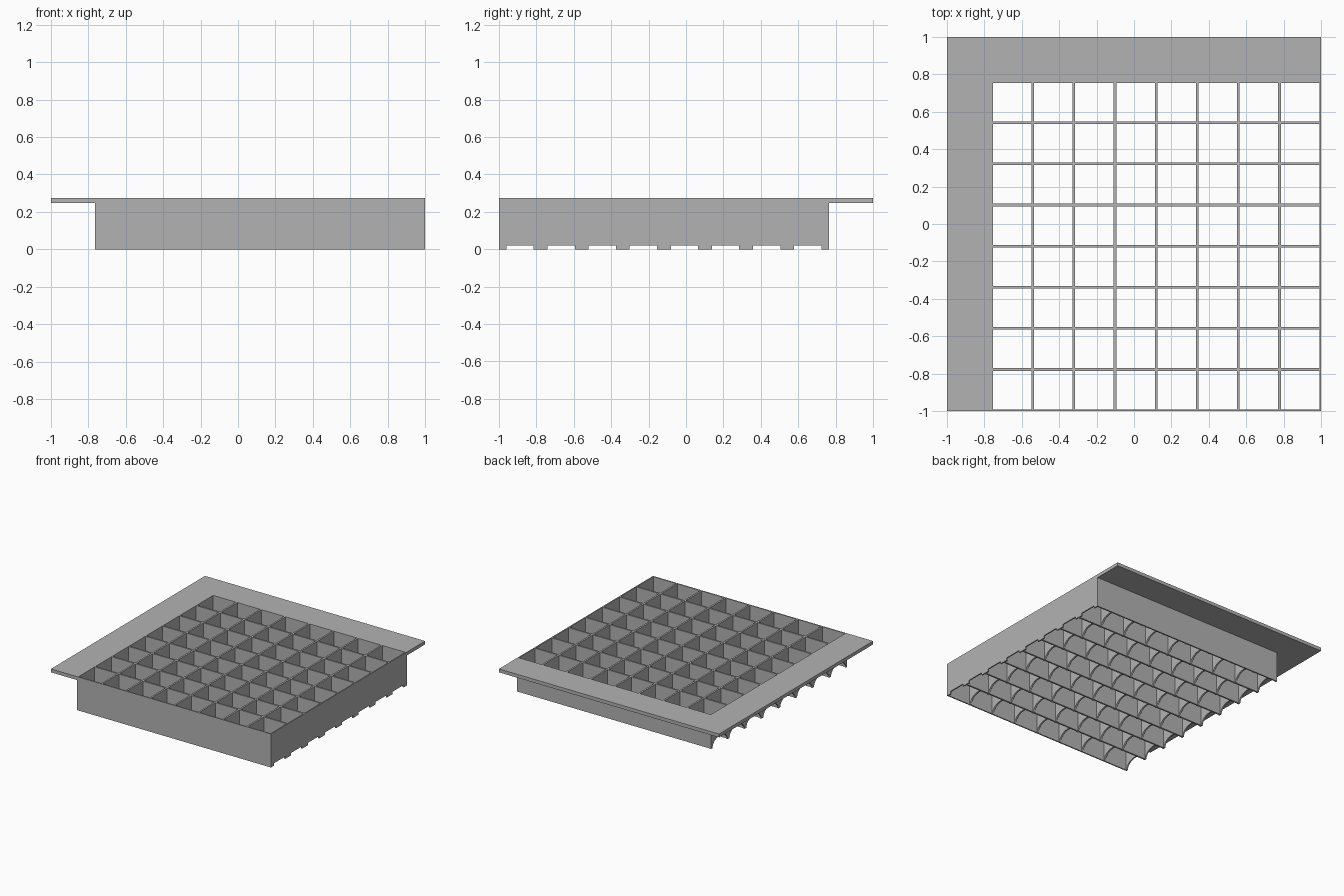
import bpy
import bmesh
import math
from mathutils import Vector

cube = bpy.data.objects.get("Cube")
if cube:
    bpy.data.objects.remove(cube)

CELLS = 8
PITCH = 0.2197
EDGE = 0.997        # centre line of the outermost bar
HALF = 0.007        # half thickness of a bar
INNER = -0.765      # where the grid meets the rim
TOP = 0.275
RIM_BOTTOM = 0.247

grey = bpy.data.materials.new("light_grey")
grey.use_nodes = True
colour = (0.45, 0.45, 0.45, 1)
grey.diffuse_color = colour
grey.node_tree.nodes["Principled BSDF"].inputs["Base Color"].default_value = colour


def extrude_outline(name, outline, offset):
    """Extrude a flat outline along an offset vector into a solid."""
    bm = bmesh.new()
    face = bm.faces.new([bm.verts.new(p) for p in outline])
    result = bmesh.ops.extrude_face_region(bm, geom=[face])
    moved = [g for g in result["geom"] if isinstance(g, bmesh.types.BMVert)]
    bmesh.ops.translate(bm, verts=moved, vec=Vector(offset))
    bmesh.ops.recalc_face_normals(bm, faces=bm.faces)
    mesh = bpy.data.meshes.new(name)
    bm.to_mesh(mesh)
    bm.free()
    mesh.materials.append(grey)
    obj = bpy.data.objects.new(name, mesh)
    bpy.context.collection.objects.link(obj)
    return obj


def span(centre, low, high):
    return max(centre - HALF, low), min(centre + HALF, high)


def arched_profile(x, half_width, height, steps):
    """Side outline of a bar with one arch under each cell."""
    points = [(x, -INNER - 0.005 - 1.76 + 0.0, 0)]
    points = [(x, -1, 0)]
    for i in range(CELLS):
        middle = -EDGE + PITCH * (i + 0.5)
        for k in range(steps + 1):
            angle = math.pi * (1 - k / steps)
            points.append((x, middle + half_width * math.cos(angle),
                           height * math.sin(angle)))
    return points + [(x, -INNER, 0), (x, -INNER, TOP), (x, -1, TOP)]


def notched_profile(x, half_width, height):
    """Side outline of the outer bar with a shallow notch under each cell."""
    points = [(x, -1, 0)]
    for i in range(CELLS):
        middle = -EDGE + PITCH * (i + 0.5)
        for side, z in ((-1, 0), (-1, height), (1, height), (1, 0)):
            points.append((x, middle + side * half_width, z))
    return points + [(x, -INNER, 0), (x, -INNER, TOP), (x, -1, TOP)]


# Crosswise bars with straight lower edges
for i in range(CELLS + 1):
    y0, y1 = span(-EDGE + PITCH * i, -1, -INNER)
    outline = [(INNER, y0, 0), (1, y0, 0), (1, y0, TOP), (INNER, y0, TOP)]
    extrude_outline(f"cross_bar_{i + 1}", outline, (0, y1 - y0, 0))

# Lengthwise bars, arched underneath, with a shallow-notched outer bar
for i in range(CELLS + 1):
    x0, x1 = span(EDGE - PITCH * i, INNER, 1)
    if i == 0:
        outline = notched_profile(x0, 0.073, 0.02)
    else:
        outline = arched_profile(x0, 0.098, 0.07, 12)
    extrude_outline(f"long_bar_{i + 1}", outline, (x1 - x0, 0, 0))

# Flat L-shaped rim along the right and back edges
lip = INNER + 0.01
rim = [(-1, -1), (lip, -1), (lip, -lip), (1, -lip), (1, 1), (-1, 1)]
extrude_outline("rim", [(x, y, RIM_BOTTOM) for x, y in rim], (0, 0, TOP - RIM_BOTTOM))
